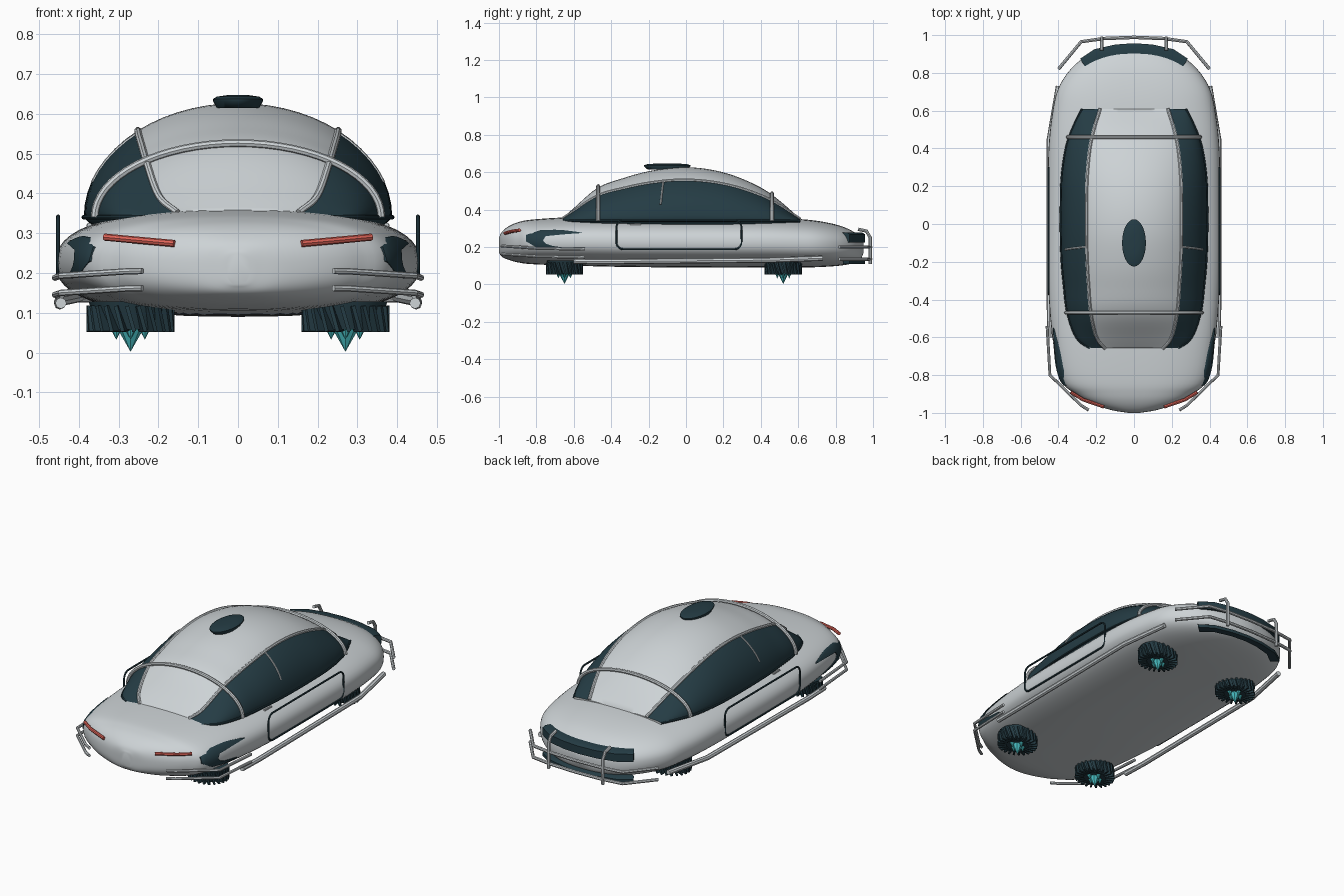
import bpy, bmesh, math
from mathutils import Matrix, Vector

if "Cube" in bpy.data.objects:
    bpy.data.objects.remove(bpy.data.objects["Cube"])


def material(name, r, g, b):
    m = bpy.data.materials.new(name)
    m.use_nodes = True
    m.diffuse_color = (r, g, b, 1)
    m.node_tree.nodes["Principled BSDF"].inputs["Base Color"].default_value = (r, g, b, 1)
    return m


GREY = material("silver paint", 0.61, 0.65, 0.67)
DARK = material("dark glass", 0.018, 0.045, 0.058)
RED = material("red lamp", 0.75, 0.13, 0.1)
CYAN = material("cyan thruster", 0.07, 0.55, 0.58)


def add(name, mesh, mats, angle=35):
    ob = bpy.data.objects.new(name, mesh)
    bpy.context.collection.objects.link(ob)
    for m in mats:
        mesh.materials.append(m)
    bpy.ops.object.select_all(action="DESELECT")
    ob.select_set(True)
    bpy.context.view_layer.objects.active = ob
    bpy.ops.object.shade_smooth_by_angle(angle=math.radians(angle))
    return ob


def smooth(rows, steps=5):
    """Catmull-Rom interpolation through tuples."""
    pts = [Vector(r) for r in rows]
    ext = [2 * pts[0] - pts[1]] + pts + [2 * pts[-1] - pts[-2]]
    out = []
    for a, b, c, d in zip(ext, ext[1:], ext[2:], ext[3:]):
        for i in range(steps):
            t = i / steps
            out.append(0.5 * (2 * b + (c - a) * t + (2 * a - 5 * b + 4 * c - d) * t * t
                              + (3 * b - a - 3 * c + d) * t ** 3))
    return out + [pts[-1]]


def row_at(rows, y):
    a, b = next((a, b) for a, b in zip(rows, rows[1:]) if a[0] <= y <= b[0])
    return a.lerp(b, (y - a[0]) / (b[0] - a[0]))


def loft(name, rings, mats, rule=None):
    """Skin closed rings and cap both ends; rule gives a material per ring segment."""
    bm = bmesh.new()
    rows = [[bm.verts.new(p) for p in ring] for ring in rings]
    n = len(rows[0])
    for a, b in zip(rows, rows[1:]):
        for i in range(n):
            j = (i + 1) % n
            f = bm.faces.new((a[i], a[j], b[j], b[i]))
            f.material_index = rule(i) if rule else 0
    bm.faces.new(rows[0])
    bm.faces.new(rows[-1])
    bmesh.ops.recalc_face_normals(bm, faces=bm.faces)
    mesh = bpy.data.meshes.new(name)
    bm.to_mesh(mesh)
    bm.free()
    return add(name, mesh, mats, 50)


def tube(name, points, radius, mat, cyclic=False):
    cu = bpy.data.curves.new(name, "CURVE")
    cu.dimensions = "3D"
    cu.bevel_depth = radius
    cu.bevel_resolution = 2
    cu.use_fill_caps = True
    sp = cu.splines.new("POLY")
    sp.points.add(len(points) - 1)
    for p, co in zip(sp.points, points):
        p.co = (*co, 1)
    sp.use_cyclic_u = cyclic
    tmp = bpy.data.objects.new(name + "_path", cu)
    bpy.context.collection.objects.link(tmp)
    dg = bpy.context.evaluated_depsgraph_get()
    mesh = bpy.data.meshes.new_from_object(tmp.evaluated_get(dg))
    bpy.data.objects.remove(tmp)
    return add(name, mesh, [mat])


def flip(points, s):
    return [(s * x, y, z) for x, y, z in points]


def signed_pow(v, e):
    return math.copysign(abs(v) ** e, v)


# Lower hull: y, half width, bottom, top
hull = smooth([(-1, .03, .17, .25), (-.985, .12, .148, .28), (-.95, .225, .132, .31),
               (-.9, .31, .118, .332), (-.82, .39, .108, .347), (-.6, .432, .1, .36),
               (-.3, .455, .093, .362), (.1, .457, .09, .362), (.4, .452, .09, .36),
               (.6, .43, .09, .35), (.72, .4, .093, .337), (.82, .335, .1, .315),
               (.89, .25, .112, .285), (.93, .15, .13, .255), (.95, .03, .17, .22)])
rings = []
for y, w, lo, hi in hull:
    mid = lo + (hi - lo) * .49
    ring = []
    for k in range(56):
        t = math.tau * k / 56
        s = signed_pow(math.sin(t), .8)
        ring.append((w * signed_pow(math.cos(t), .8), y, mid + s * (hi - mid if s > 0 else mid - lo)))
    rings.append(ring)
loft("hull", rings, [GREY])


def hull_side(y, z, lift):
    """Point on the hull flank at the given y and z."""
    _, w, lo, hi = row_at(hull, y)
    mid = lo + (hi - lo) * .49
    u = abs(z - mid) / (hi - mid if z > mid else mid - lo)
    return (w * (1 - u ** 2.5) ** .4 + lift, y, z)


# Cabin: y, half width, roof height; glass lies outboard of a constant angle
BASE, SPLIT = .34, math.acos(.65)
cabin = smooth([(-.66, .235, .355), (-.6, .305, .408), (-.47, .352, .518), (-.33, .37, .57),
                (-.2, .382, .605), (-.05, .387, .626), (.1, .387, .619), (.25, .382, .584),
                (.4, .36, .518), (.5, .327, .448), (.61, .275, .352)])


def cabin_point(row, t, lift=0.0):
    y, w, top = row
    return ((w + lift) * math.cos(t), y, BASE + (top - BASE + lift) * math.sin(t))


G, R = 8, 14
angles = [SPLIT * i / G for i in range(G)]
angles += [SPLIT + (math.pi - 2 * SPLIT) * i / R for i in range(R)]
angles += [math.pi - SPLIT + SPLIT * i / G for i in range(G + 1)]
rings = [[cabin_point(r, t) for t in angles] + [(-.9 * r[1], r[0], .3), (.9 * r[1], r[0], .3)]
         for r in cabin]
loft("cabin", rings, [GREY, DARK], lambda i: 0 if G <= i < G + R else 1)

# Window frames, dividers and hoops over the cabin
for s, side in ((1, "left"), (-1, "right")):
    tube(side + "_window_frame", flip([cabin_point(r, SPLIT) for r in cabin], s), .009, GREY)
    tube(side + "_window_sill", flip([cabin_point(r, 0) for r in cabin], s), .006, DARK)
    tube(side + "_window_divider",
         flip([cabin_point(row_at(cabin, -.145 + .003 * i), SPLIT * i / 8) for i in range(3, 9)], s),
         .005, GREY)
for y, label in ((-.47, "front"), (.46, "rear")):
    tube(label + "_hoop", [cabin_point(row_at(cabin, y), math.pi * i / 32, .008) for i in range(33)],
         .01, GREY)

# Roof hatch
rings = [[(.063 * k * math.cos(math.tau * i / 32), -.1 + .125 * k * math.sin(math.tau * i / 32), z)
          for i in range(32)] for k, z in ((.85, .615), (1, .632), (1, .637), (.85, .643), (.4, .647))]
loft("roof_hatch", rings, [DARK])

# Crescent fender vent: outer and inner edges in y, z
VENT = smooth([(-.58, .281, .275), (-.68, .292, .268), (-.78, .29, .258)], 4)
VENT_FRONT = [((-.855, .265), (-.755, .25)), ((-.855, .23), (-.765, .236)),
              ((-.8, .198), (-.75, .218)), ((-.72, .188), (-.71, .205)), ((-.62, .186), (-.62, .192))]
vent_edges = [((y, a), (y + .03, b)) for y, a, b in VENT] + VENT_FRONT

for s, side in ((1, "left"), (-1, "right")):
    # Headlamps
    tube(side + "_headlamp", flip([(.335, -.89, .29), (.27, -.93, .284), (.16, -.968, .274)], s),
         .009, RED)
    # Front corner guard bars
    for z, label in ((.193, "upper"), (.15, "lower")):
        tube(f"{side}_{label}_corner_bar",
             flip([(.24, -.985, z + .012), (.28, -.96, z + .011), (.445, -.8, z), (.46, -.54, z - .005)], s),
             .008, GREY)
    # Sill rail
    tube(side + "_sill_rail",
         flip([(.445, -.6, .124), (.448, -.45, .122), (.448, .45, .13), (.4, .73, .14)], s),
         .014, GREY)
    # Door seam, a rounded rectangle
    seam = []
    for cy, cz, q in ((.26, .305, 0), (-.335, .305, 1), (-.335, .225, 2), (.26, .225, 3)):
        for i in range(6):
            t = math.pi / 2 * (q + i / 5)
            seam.append((.452, cy + .037 * math.cos(t), cz + .037 * math.sin(t)))
    tube(side + "_door_seam", flip(seam, s), .005, DARK, True)
    tube(side + "_door_handle", flip([hull_side(y, .32, .003) for y in (-.3, -.24)], s), .006, GREY)
    # Fender vent plate following the hull
    rings = []
    for outer, inner in vent_edges:
        across = [Vector(outer).lerp(Vector(inner), i / 5) for i in range(6)]
        ring = [hull_side(*p, .006) for p in across] + [hull_side(*p, -.003) for p in across[::-1]]
        rings.append(flip(ring, s))
    loft(side + "_fender_vent", rings, [DARK])
    # Rear guard upright
    tube(side + "_rear_upright",
         flip([(.17, .92, .295), (.17, .965, .285), (.17, .985, .25), (.17, .985, .11)], s), .009, GREY)

# Rear guard bars
for z, label in ((.2, "upper"), (.135, "lower")):
    half = [(.4, .82, z), (.28, .965, z), (.16, .982, z)]
    tube(label + "_rear_bar", half + [(0, .988, z)] + flip(half[::-1], -1), .009, GREY)

# Dark rear lamp band and lower valance, swept in plan
for name, lo, hi, depth in (("rear_lamp_band", .225, .278, .06), ("rear_valance", .108, .136, .035)):
    half = [(.285, .875), (.21, .925), (.1, .95)]
    plan = half + [(0, .957)] + [(-x, y) for x, y in half[::-1]]
    loft(name, [[(x, y, lo), (x, y, hi - .01), (x * .97, y - .015, hi),
                 (x * .87, y - depth, hi), (x * .87, y - depth, lo)] for x, y in plan], [DARK])


# Hover pods with radial fins and thruster cones
def hover_pod(name, x, y):
    bm = bmesh.new()
    at = Matrix.Translation((x, y, 0)) @ Matrix.Diagonal((1.12, 1, 1, 1))
    bmesh.ops.create_cone(bm, cap_ends=True, segments=24, radius1=.075, radius2=.094, depth=.07,
                          matrix=at @ Matrix.Translation((0, 0, .093)))
    for i in range(24):
        turn = Matrix.Rotation(math.tau * i / 24, 4, "Z")
        bmesh.ops.create_cube(bm, size=1, matrix=at @ turn @ Matrix.Translation((.077, 0, .085))
                              @ Matrix.Rotation(.25, 4, "X") @ Matrix.Diagonal((.044, .009, .066, 1)))
    dark_count = len(bm.faces)
    for i in range(5):
        r, tip = (.032, .002) if i == 0 else (.015, .032)
        off = 0 if i == 0 else .032
        a = math.tau * i / 4
        bmesh.ops.create_cone(bm, cap_ends=True, segments=8, radius1=0, radius2=r, depth=.065 - tip,
                              matrix=at @ Matrix.Translation((off * math.cos(a), off * math.sin(a),
                                                              (.065 + tip) / 2)))
    bm.faces.ensure_lookup_table()
    for f in bm.faces[dark_count:]:
        f.material_index = 1
    mesh = bpy.data.meshes.new(name)
    bm.to_mesh(mesh)
    bm.free()
    add(name, mesh, [DARK, CYAN], 30)


for y, end in ((-.65, "front"), (.52, "rear")):
    for s, side in ((1, "left"), (-1, "right")):
        hover_pod(f"{end}_{side}_hover_pod", s * .27, y)
